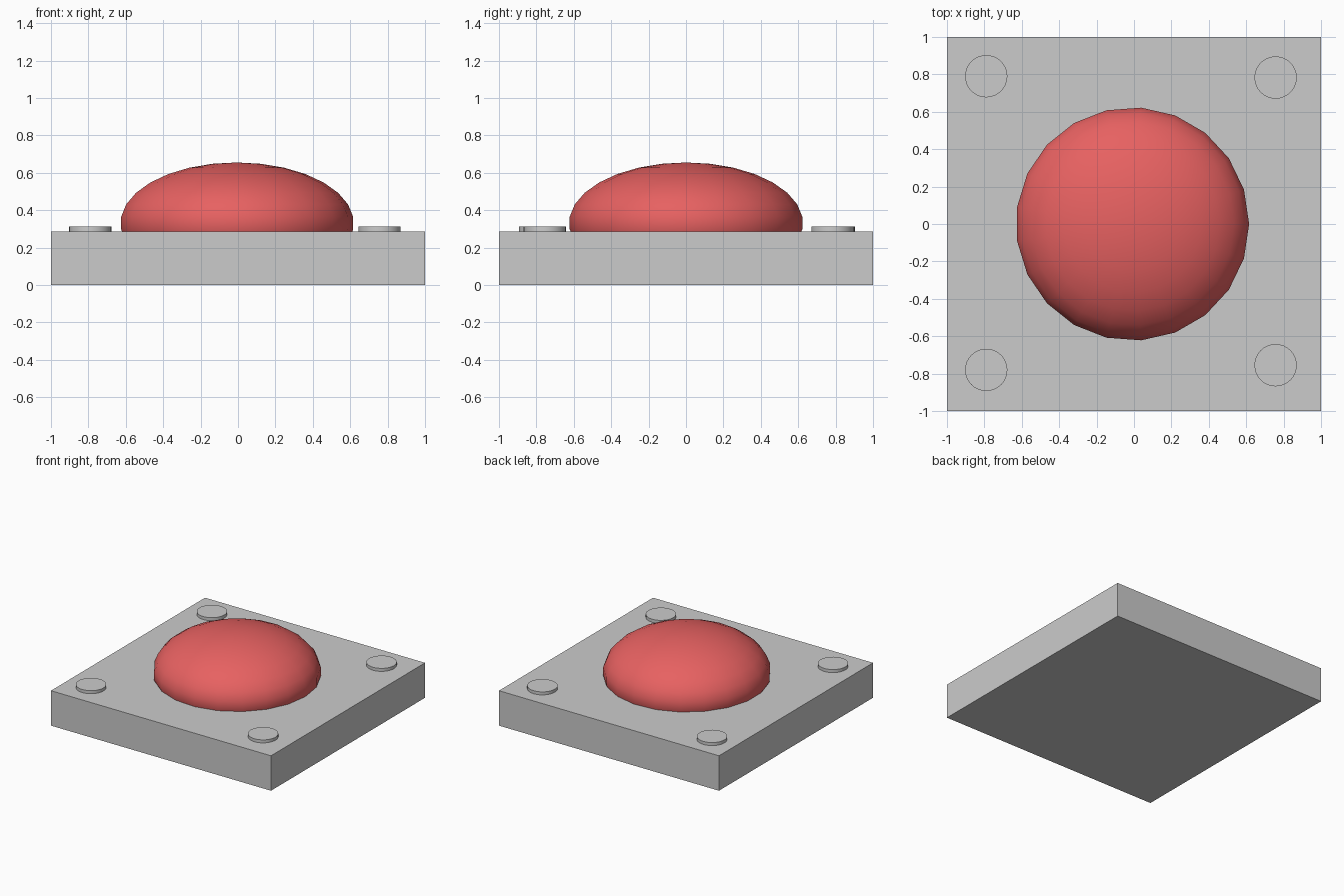
import bpy, math

if "Cube" in bpy.data.objects:
    bpy.data.objects.remove(bpy.data.objects["Cube"])

BASE_H = 0.287


def finish(name, angle=None):
    obj = bpy.context.object
    obj.name = name
    bpy.ops.object.transform_apply(location=False, rotation=True, scale=True)
    if angle is not None:
        bpy.ops.object.shade_smooth_by_angle(angle=math.radians(angle))
    return obj


# square base plate
bpy.ops.mesh.primitive_cube_add(size=1, location=(0, 0, BASE_H / 2))
bpy.context.object.scale = (2, 2, BASE_H)
finish("base_plate")

# flattened push-button dome, lower half sunk into the plate
bpy.ops.mesh.primitive_uv_sphere_add(segments=21, ring_count=15, radius=1,
                                     location=(-0.008, 0, 0.331))
dome = bpy.context.object
dome.scale = (0.627, 0.627, 0.324)
# turn one corner of the 21-sided outline to face +x
tip = max((v.co for v in dome.data.vertices if abs(v.co.z) < 0.2),
          key=lambda c: c.x)
if tip.x < 0.9935:
    dome.rotation_euler.z = -math.pi / 2
finish("button_dome", 40)
red = bpy.data.materials.new("button_red")
red.diffuse_color = (0.8, 0.12, 0.12, 1)
red.use_nodes = True
red.node_tree.nodes["Principled BSDF"].inputs["Base Color"].default_value = red.diffuse_color
dome.data.materials.append(red)

# four slightly uneven corner studs
STUD_TOP, STUD_H = 0.312, 0.1
studs = {"front_left": (-0.79, -0.78), "front_right": (0.757, -0.755),
         "back_left": (-0.79, 0.79), "back_right": (0.757, 0.783)}
for corner, (x, y) in studs.items():
    bpy.ops.mesh.primitive_cylinder_add(vertices=32, radius=0.113, depth=STUD_H,
                                        location=(x, y, STUD_TOP - STUD_H / 2))
    finish("stud_" + corner, 30)
